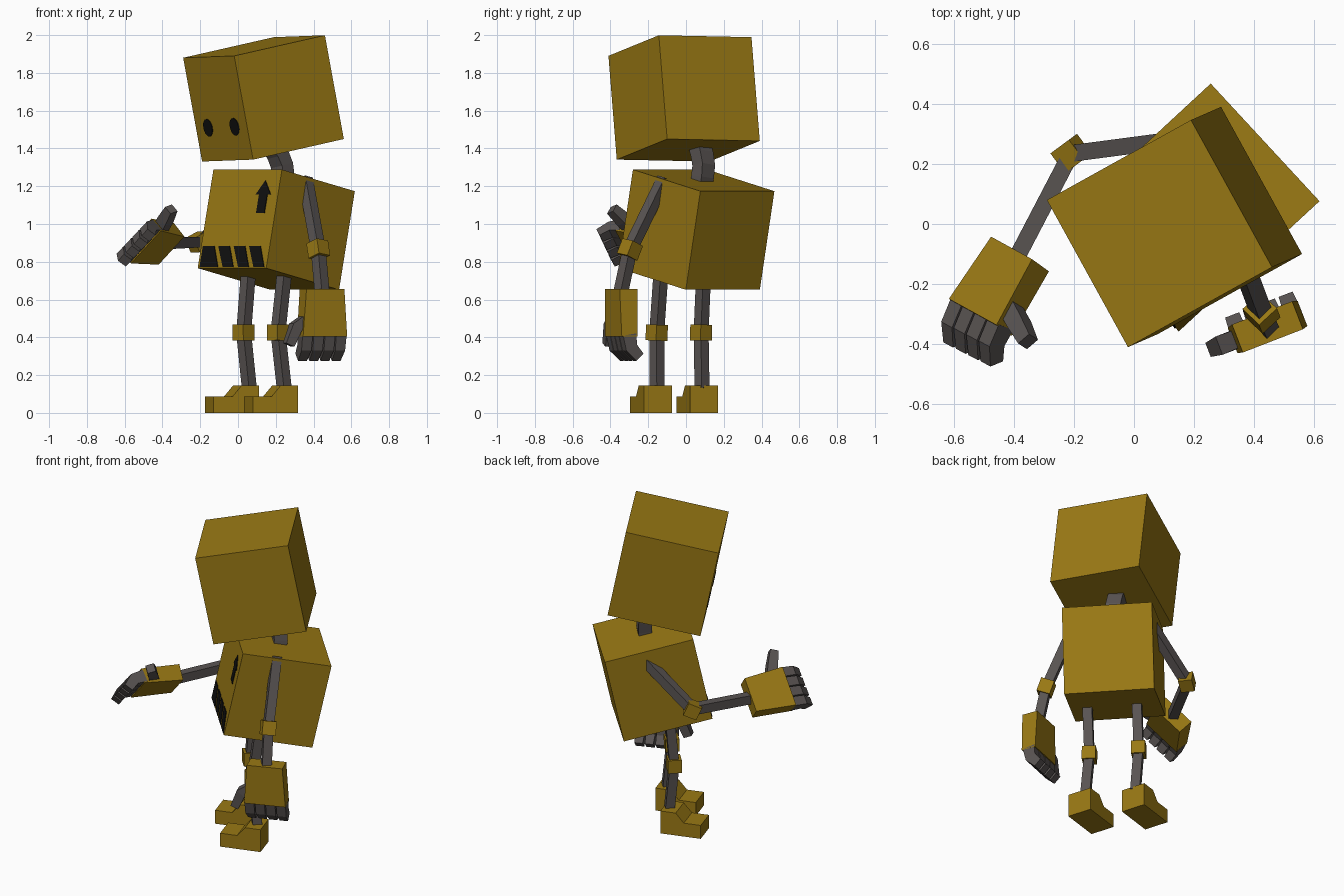
import bpy, bmesh, math
from mathutils import Vector as V, Matrix

if "Cube" in bpy.data.objects:
    bpy.data.objects.remove(bpy.data.objects["Cube"])


def material(name, rgb):
    m = bpy.data.materials.new(name)
    m.diffuse_color = (*rgb, 1)
    m.use_nodes = True
    m.node_tree.nodes["Principled BSDF"].inputs["Base Color"].default_value = m.diffuse_color
    return m


YELLOW = material("mustard yellow", (0.32, 0.19, 0.007))
GREY = material("warm dark grey", (0.10, 0.088, 0.085))
BLACK = material("black", (0.005, 0.005, 0.005))


def finish(name, bm, mat):
    bmesh.ops.recalc_face_normals(bm, faces=bm.faces)
    me = bpy.data.meshes.new(name)
    bm.to_mesh(me)
    bm.free()
    me.materials.append(mat)
    ob = bpy.data.objects.new(name, me)
    bpy.context.collection.objects.link(ob)
    return ob


def beam(name, pts, widths, thick, side, mat):
    """Rectangular section swept along pts; side is the width direction."""
    pts, bm, rings = [V(p) for p in pts], bmesh.new(), []
    for i, p in enumerate(pts):
        t = (pts[min(i + 1, len(pts) - 1)] - pts[max(i - 1, 0)]).normalized()
        s = V(side)
        s = (s - t * s.dot(t)).normalized()
        u = t.cross(s)
        a, b = s * widths[i] / 2, u * thick[i] / 2
        rings.append([bm.verts.new(p + c) for c in (-a - b, a - b, a + b, b - a)])
    for r, q in zip(rings, rings[1:]):
        for k in range(4):
            bm.faces.new((r[k], r[(k + 1) % 4], q[(k + 1) % 4], q[k]))
    bm.faces.new(rings[0])
    bm.faces.new(rings[-1])
    return finish(name, bm, mat)


def slab(name, outline, depth, frame, mat):
    """Outline in the frame's local XZ plane, extruded along local -Y to Y."""
    bm = bmesh.new()
    f = bm.faces.new([bm.verts.new((x, -depth / 2, z)) for x, z in outline])
    ext = bmesh.ops.extrude_face_region(bm, geom=[f])["geom"]
    bmesh.ops.translate(bm, vec=(0, depth, 0),
                        verts=[v for v in ext if isinstance(v, bmesh.types.BMVert)])
    bm.transform(frame)
    return finish(name, bm, mat)


def make_frame(origin, lateral, up):
    """Local X = the figure's left side, local -Y = facing, local Z = up."""
    x, z = V(lateral).normalized(), V(up)
    z = (z - x * z.dot(x)).normalized()
    y = z.cross(x)
    return Matrix.Translation(V(origin)) @ Matrix((x, y, z)).transposed().to_4x4()


def square(h):
    return [(-h, -h), (h, -h), (h, h), (-h, h)]


# Head and round eyes
head = make_frame((0.135, -0.01, 1.665), (0.482, -0.875, 0.018), (-0.178, -0.08, 0.98))
slab("head", square(0.28), 0.56, head, YELLOW)
for i, ex in enumerate((-0.145, 0.145)):
    ring = [(ex + 0.047 * math.cos(k * math.pi / 10), -0.1 + 0.047 * math.sin(k * math.pi / 10))
            for k in range(20)]
    slab(f"eye_{i}", ring, 0.008, head @ Matrix.Translation((0, -0.28, 0)), BLACK)

# Torso with arrow and hazard stripes on its front
LAT = V((0.68, -0.735, 0))
torso = make_frame((0.2025, 0.055, 0.97), LAT, (0.16, 0.14, 0.977))
slab("torso", square(0.267), 0.538, torso, YELLOW)
chest = torso @ Matrix.Translation((0, -0.269, 0))
arrow = [(-0.032, -0.085), (0.032, -0.085), (0.032, 0.015), (0.058, 0.015),
         (0, 0.09), (-0.058, 0.015), (-0.032, 0.015)]
slab("arrow_mark", [(x + 0.155, z + 0.117) for x, z in arrow], 0.008, chest, BLACK)
for i in range(4):
    x = -0.25 + 0.12 * i
    low = x + 0.06 if i else x
    slab(f"hazard_stripe_{i}", [(low, -0.262), (x + 0.142, -0.262), (x + 0.088, -0.148), (x, -0.148)],
         0.008, chest, BLACK)

# Curved neck
beam("neck", [(0.235, 0.075, 1.18), (0.24, 0.088, 1.25), (0.233, 0.094, 1.31),
              (0.21, 0.085, 1.37), (0.165, 0.065, 1.44)], [0.09] * 5, [0.08] * 5, LAT, GREY)


def joint(name, p, along, side):
    d = V(along).normalized() * 0.042
    beam(name, [V(p) - d, V(p) + d], [0.082] * 2, [0.082] * 2, side, YELLOW)


def limb(name, a, b, c, side, joint_name, parts):
    a, b, c = V(a), V(b), V(c)
    beam(parts[0] + "_" + name, [a, b], [0.056] * 2, [0.056] * 2, side, GREY)
    beam(parts[1] + "_" + name, [b, c], [0.056] * 2, [0.056] * 2, side, GREY)
    joint(joint_name + "_" + name, b, c - a, side)


def hand(name, wrist, length, thumb, palm, thumb_path):
    wrist, l, t, p = (V(v) for v in (wrist, length, thumb, palm))
    at = lambda a, b, c=0: wrist + t * a + l * b + p * c
    beam("palm_" + name, [at(0, 0), at(0, 0.25)], [0.215, 0.25], [0.10, 0.09], t, YELLOW)
    for i in range(4):  # curled fingers
        o = -0.096 + 0.064 * i
        beam(f"finger_{i}_{name}", [at(o, 0.24), at(o, 0.31, 0.012), at(o, 0.36, 0.06)],
             [0.058, 0.056, 0.05], [0.075, 0.068, 0.055], t, GREY)
    beam("thumb_" + name, [at(a, b) for a, b in thumb_path], [0.06, 0.065, 0.05],
         [0.06, 0.06, 0.05], p, GREY)


# Left arm hangs, right arm reaches forward
ARM, LEG = ("upper_arm", "forearm"), ("thigh", "shin")
limb("left", (0.357, -0.115, 1.24), (0.425, -0.297, 0.865), (0.445, -0.345, 0.64),
     LAT, "elbow", ARM)
hand("left", (0.445, -0.343, 0.655), (0, 0, -1), (-0.93, -0.36, 0), (-0.36, 0.93, 0),
     [(0.08, 0.155), (0.15, 0.2), (0.19, 0.295)])
limb("right", (0.14, 0.281, 1.19), (-0.21, 0.235, 0.905), (-0.39, -0.11, 0.895),
     (0, 0, 1), "elbow", ARM)
hand("right", (-0.38, -0.10, 0.895), (-0.53, -0.845, 0.06), (0.65, -0.33, 0.69),
     (0.58, -0.366, -0.72), [(0.08, 0.17), (0.165, 0.21), (0.245, 0.25)])

# Legs
limb("left", (0.25, -0.13, 0.78), (0.212, -0.155, 0.425), (0.245, -0.153, 0.13),
     LAT, "knee", LEG)
limb("right", (0.058, 0.095, 0.78), (0.03, 0.08, 0.425), (0.06, 0.085, 0.13),
     LAT, "knee", LEG)

# Stepped feet, outline drawn toe to heel
foot = [(-0.125, 0), (0.125, 0), (0.125, 0.145), (0.03, 0.145), (-0.02, 0.087), (-0.125, 0.087)]
for name, pos in (("left", (0.175, -0.185, 0)), ("right", (-0.032, 0.06, 0))):
    slab("foot_" + name, foot, 0.155, make_frame(pos, (0.956, 0.292, 0), (0, 0, 1)), YELLOW)
